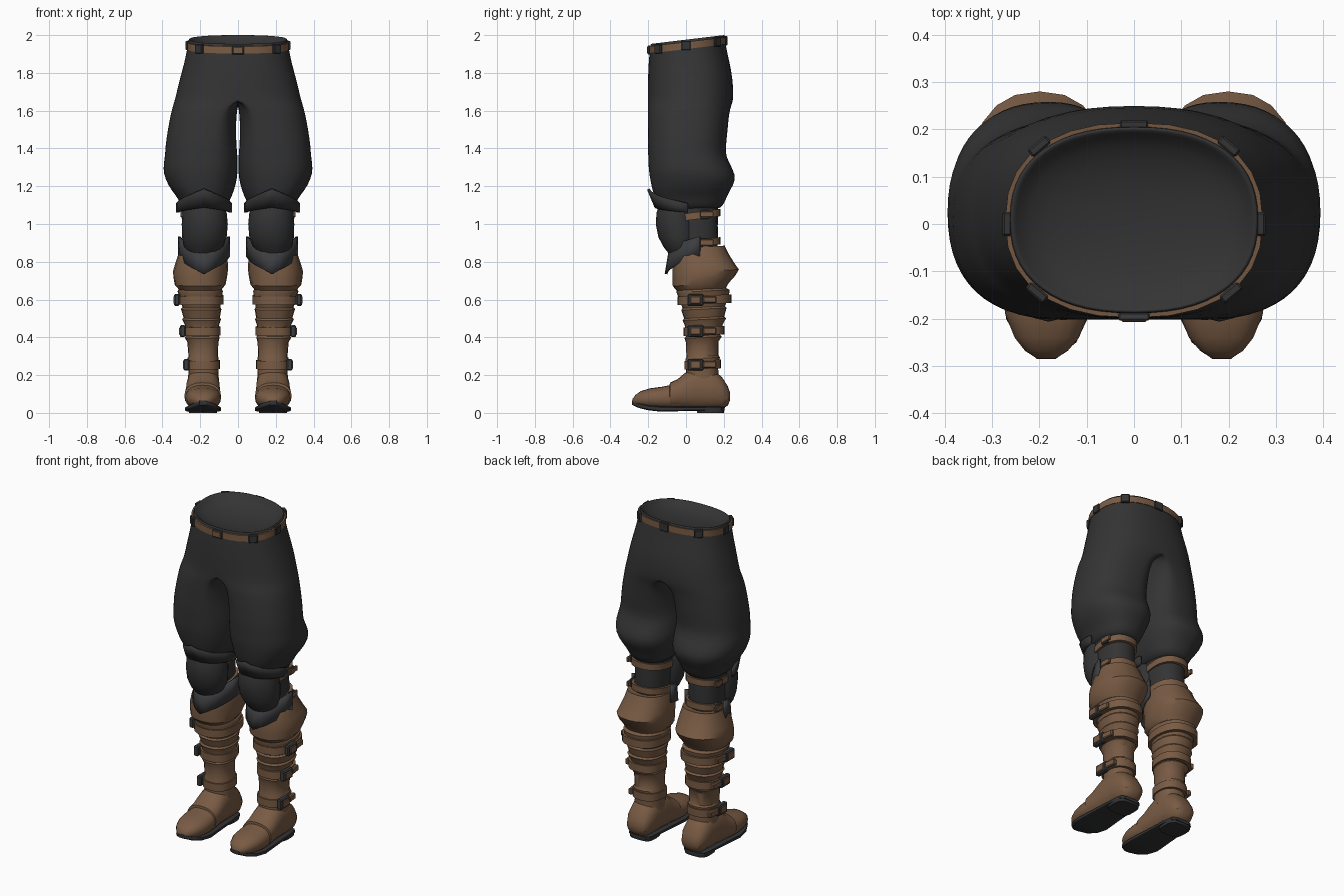
import bpy, bmesh, math
from mathutils import Vector

cube = bpy.data.objects.get("Cube")
if cube:
    bpy.data.objects.remove(cube, do_unlink=True)


def material(name, rgb):
    m = bpy.data.materials.new(name)
    m.use_nodes = True
    m.diffuse_color = (*rgb, 1)
    bsdf = m.node_tree.nodes["Principled BSDF"]
    bsdf.inputs["Base Color"].default_value = (*rgb, 1)
    bsdf.inputs["Roughness"].default_value = 0.8
    return m


CLOTH = material("black cloth", (0.034, 0.034, 0.035))
PLATE = material("dark plate", (0.046, 0.047, 0.05))
LEATHER = material("brown leather", (0.19, 0.105, 0.058))
SOLE = material("dark sole", (0.032, 0.033, 0.036))


def oval(a0, a1, b0, b1, n=20, e=2.3, mid=None):
    """Closed rounded outline between two limits on each axis."""
    mid = (a0 + a1) / 2 if mid is None else mid
    pts = []
    for i in range(n):
        t = 2 * math.pi * i / n
        c, s = math.cos(t), math.sin(t)
        u = math.copysign(abs(c) ** (2 / e), c)
        v = math.copysign(abs(s) ** (2 / e), s)
        if abs(c) < 1e-6:
            u = 0
        pts.append((mid + u * (a1 - mid if u > 0 else mid - a0),
                    (b0 + b1) / 2 + v * (b1 - b0) / 2))
    return pts


def level(z, x0, x1, yf, yb, tilt=0, **kw):
    return [Vector((x, y, z + tilt * y)) for x, y in oval(x0, x1, yf, yb, **kw)]


def finish(name, bm, mat, mirror=True, angle=40):
    me = bpy.data.meshes.new(name)
    bm.to_mesh(me)
    bm.free()
    ob = bpy.data.objects.new(name, me)
    bpy.context.collection.objects.link(ob)
    me.materials.append(mat)
    for o in bpy.context.selected_objects:
        o.select_set(False)
    ob.select_set(True)
    bpy.context.view_layer.objects.active = ob
    bpy.ops.object.shade_smooth_by_angle(angle=math.radians(angle))
    if mirror:
        ob.modifiers.new("Mirror", 'MIRROR')
    return ob


def loft(name, rings, mat, mirror=True, closed=False, half=False, angle=40):
    bm = bmesh.new()
    rows = [[bm.verts.new(p) for p in r] for r in rings]
    n = len(rows[0])
    pairs = list(zip(rows, rows[1:]))
    if closed:
        pairs.append((rows[-1], rows[0]))
    for a, b in pairs:
        for i in range(n):
            j = (i + 1) % n
            bm.faces.new((a[i], a[j], b[j], b[i]))
    if not closed:
        bm.faces.new(rows[0][::-1])
        if not half:
            bm.faces.new(rows[-1])
    if half:
        # open the centre plane so both halves weld together
        inner = [f for f in bm.faces if all(abs(v.co.x) < 1e-4 for v in f.verts)]
        bmesh.ops.delete(bm, geom=inner, context='FACES')
        bmesh.ops.remove_doubles(bm, verts=bm.verts, dist=1e-5)
    return finish(name, bm, mat, mirror, angle)


def band(name, z, h, x0, x1, yf, yb, mat, tilt=0.0, mirror=True):
    def r(zz, d):
        return level(zz, x0 + d, x1 - d, yf + d, yb - d, tilt, n=28, e=2.35)
    lo, hi = z - h / 2, z + h / 2
    loft(name, [r(lo, 0), r(hi, 0), r(hi, .02), r(lo, .02)], mat, mirror, closed=True, angle=30)


def box(name, loc, size, mat, mirror=True, turn=0.0):
    bm = bmesh.new()
    bmesh.ops.create_cube(bm, size=1)
    bmesh.ops.scale(bm, vec=size, verts=bm.verts)
    bmesh.ops.bevel(bm, geom=bm.edges[:], offset=min(size) * 0.2, segments=1, affect='EDGES')
    c, s = math.cos(turn), math.sin(turn)
    for v in bm.verts:
        x, y, z = v.co
        v.co = Vector((x * c - y * s, x * s + y * c, z)) + Vector(loc)
    finish(name, bm, mat, mirror, 20)


def wrapped_plate(name, half_width, top, bottom, y_side, mat):
    """Curved plate; top and bottom give centre height, side height, front y."""
    bm = bmesh.new()
    cols, rows = 11, []
    for k in (0, 0.5, 1):
        zc, zs, yf = (p + (q - p) * k for p, q in zip(bottom, top))
        row = []
        for i in range(cols):
            t = 2 * i / (cols - 1) - 1
            x = 0.18 + half_width * math.sin(t * 1.35) / math.sin(1.35)
            y = y_side + (yf - y_side) * math.cos(t * math.pi / 2)
            row.append(bm.verts.new((x, y, zc + (zs - zc) * abs(t))))
        rows.append(row)
    for a, b in zip(rows, rows[1:]):
        for i in range(cols - 1):
            bm.faces.new((a[i], a[i + 1], b[i + 1], b[i]))
    ob = finish(name, bm, mat)
    sol = ob.modifiers.new("Thickness", 'SOLIDIFY')
    sol.thickness, sol.offset = 0.014, 0


# Baggy trousers: z, inner x, centre x, outer x, front y, back y, tilt
trouser_rows = [
    (1.07, .08, .18, .28, -.10, .165, 0), (1.10, .055, .18, .305, -.15, .20, 0),
    (1.14, .035, .185, .32, -.165, .215, 0), (1.18, .02, .185, .355, -.18, .235, 0),
    (1.235, .004, .18, .385, -.19, .268, 0), (1.29, .001, .17, .40, -.20, .25, 0),
    (1.36, .001, .16, .387, -.20, .21, 0), (1.41, .008, .15, .386, -.205, .212, 0),
    (1.50, .01, .13, .373, -.203, .222, 0), (1.58, .008, .1, .358, -.203, .228, 0),
    (1.625, 0, .06, .346, -.203, .24, 0), (1.66, 0, 0, .335, -.203, .253, 0),
    (1.76, 0, 0, .312, -.203, .25, .02), (1.85, 0, 0, .286, -.2, .23, .06),
    (1.92, 0, 0, .272, -.195, .212, .1), (1.965, 0, 0, .264, -.19, .207, .12),
    (1.979, 0, 0, .262, -.188, .205, .12), (1.974, 0, 0, .253, -.18, .196, .12),
    (1.945, 0, 0, .23, -.16, .175, .1), (1.92, 0, 0, .14, -.09, .1, .08),
    (1.912, 0, 0, 0, 0, 0, 0)]
rings = [level(z, a, b, f, k, t, mid=m, n=28, e=2.35) for z, a, m, b, f, k, t in trouser_rows]
trousers = loft("trousers", rings, CLOTH, half=True, angle=180)
trousers.modifiers["Mirror"].use_clip = True
trousers.modifiers.new("Smooth", 'SUBSURF').levels = 1

# Snug belt with loops and buckle
band("belt", 1.945, 0.038, -.272, .272, -.198, .214, LEATHER, tilt=.12, mirror=False)
for k, (x, y, turn) in enumerate([(.205, -.145, .7), (.268, .0, 1.57), (.2, .164, -.7)]):
    box(f"belt_loop_{k + 1}", (x, y, 1.945 + .12 * y), (.05, .02, .05), CLOTH, turn=turn)
box("belt_loop_back", (0, .21, 1.97), (.06, .018, .05), CLOTH, mirror=False)
box("belt_buckle_frame", (0, -.195, 1.921), (.066, .018, .046), PLATE, mirror=False)
box("belt_buckle", (0, -.201, 1.921), (.052, .012, .034), LEATHER, mirror=False)

# Knees
loft("lower_trouser_leg", [level(.8, .1, .27, -.04, .15), level(.9, .09, .28, -.07, .17),
     level(.99, .085, .277, -.08, .168), level(1.12, .08, .285, -.08, .17)], CLOTH)
pad_rows = [(.835, .12, .25, -.085, .03), (.88, .08, .285, -.12, .06), (.93, .06, .296, -.146, .065),
            (1.0, .054, .298, -.16, .065), (1.06, .06, .294, -.156, .06), (1.12, .08, .28, -.135, .04)]
loft("knee_pad", [level(*r, e=1.95) for r in pad_rows], CLOTH)
wrapped_plate("upper_knee_plate", .142, (1.185, 1.11, -.2), (1.09, 1.06, -.16), .01, CLOTH)
wrapped_plate("lower_knee_plate", .132, (.86, .935, -.085), (.735, .83, -.106), .075, PLATE)
for name, z in (("upper_knee_strap", 1.037), ("lower_knee_strap", .888)):
    band(name, z, .038, .076, .292, -.07, .183, LEATHER, tilt=.13)
    box(name + "_buckle", (.292, .1, z + .013), (.016, .045, .046), PLATE)
    box(name + "_tab", (.297, .11, z + .014), (.014, .07, .03), LEATHER)

# Boot shaft made of overlapping leather folds
shaft_rows = [
    (.16, .1, .265, .0, .175), (.23, .105, .262, .0, .17), (.285, .102, .268, -.002, .18),
    (.295, .106, .262, .002, .173), (.37, .104, .268, .0, .172), (.395, .097, .282, -.008, .19),
    (.405, .102, .274, .0, .18), (.46, .1, .28, -.005, .195), (.49, .09, .296, -.018, .212),
    (.50, .096, .288, -.01, .202), (.545, .088, .302, -.025, .215), (.555, .094, .294, -.018, .207),
    (.60, .085, .308, -.035, .225), (.64, .08, .32, -.05, .232), (.65, .086, .314, -.05, .212),
    (.675, .066, .335, -.07, .225), (.715, .058, .342, -.072, .262), (.745, .054, .344, -.072, .28),
    (.78, .053, .334, -.07, .256), (.83, .058, .318, -.062, .226), (.875, .07, .305, -.03, .205),
    (.87, .1, .28, 0, .18)]
loft("boot_shaft", [level(*r, tilt=.05 if r[0] > .2 else 0) for r in shaft_rows], LEATHER, angle=35)

# Buckled straps around the shaft
for name, z, x0, x1, yf, yb in (("top", .595, .076, .322, -.045, .24),
                                ("middle", .43, .092, .292, -.012, .203),
                                ("bottom", .252, .096, .272, -.008, .184)):
    band(name + "_boot_strap", z, .046, x0, x1, yf, yb, LEATHER, tilt=.04)
    box(name + "_boot_buckle", (x1 + .001, .05, z + .003), (.03, .085, .062), PLATE)
    box(name + "_boot_tongue", (x1 + .009, .05, z + .003), (.022, .058, .042), LEATHER)
    box(name + "_boot_tab", (x1, .125, z + .004), (.024, .07, .036), LEATHER, turn=.12)


# Feet, built from heel to toe: y, inner x, outer x, bottom z, top z
def along(rows, e=2.3):
    return [[Vector((x, y, z)) for x, z in oval(a, b, lo, hi, e=e)] for y, a, b, lo, hi in rows]


loft("boot_foot", along([(.1, .105, .265, .015, .2), (0, .1, .27, .015, .19),
     (-.07, .095, .277, .015, .15), (-.13, .09, .28, .018, .138), (-.19, .096, .272, .022, .13),
     (-.24, .116, .252, .03, .115), (-.268, .14, .23, .04, .095), (-.284, .165, .205, .052, .072)]),
     LEATHER)
loft("ankle_cover", along([(.234, .155, .215, .07, .105), (.222, .125, .245, .04, .14),
     (.19, .108, .262, .018, .19), (.13, .1, .27, .015, .24), (.04, .096, .274, .015, .24),
     (-.01, .094, .277, .015, .208), (-.045, .092, .28, .02, .178), (-.085, .09, .284, .02, .16),
     (-.087, .1, .272, .03, .145)]), LEATHER)
loft("boot_sole", along([(.205, .14, .23, .012, .03), (.185, .115, .257, .012, .033),
     (.1, .103, .267, .012, .033), (0, .098, .273, .01, .033), (-.13, .089, .281, .006, .034),
     (-.2, .098, .27, .014, .04), (-.25, .122, .244, .026, .052), (-.285, .165, .205, .042, .066)],
     e=5), SOLE)
loft("boot_heel", [level(0, .112, .26, .06, .2, e=3.5), level(.03, .108, .264, .05, .206, e=3.5)], SOLE)
